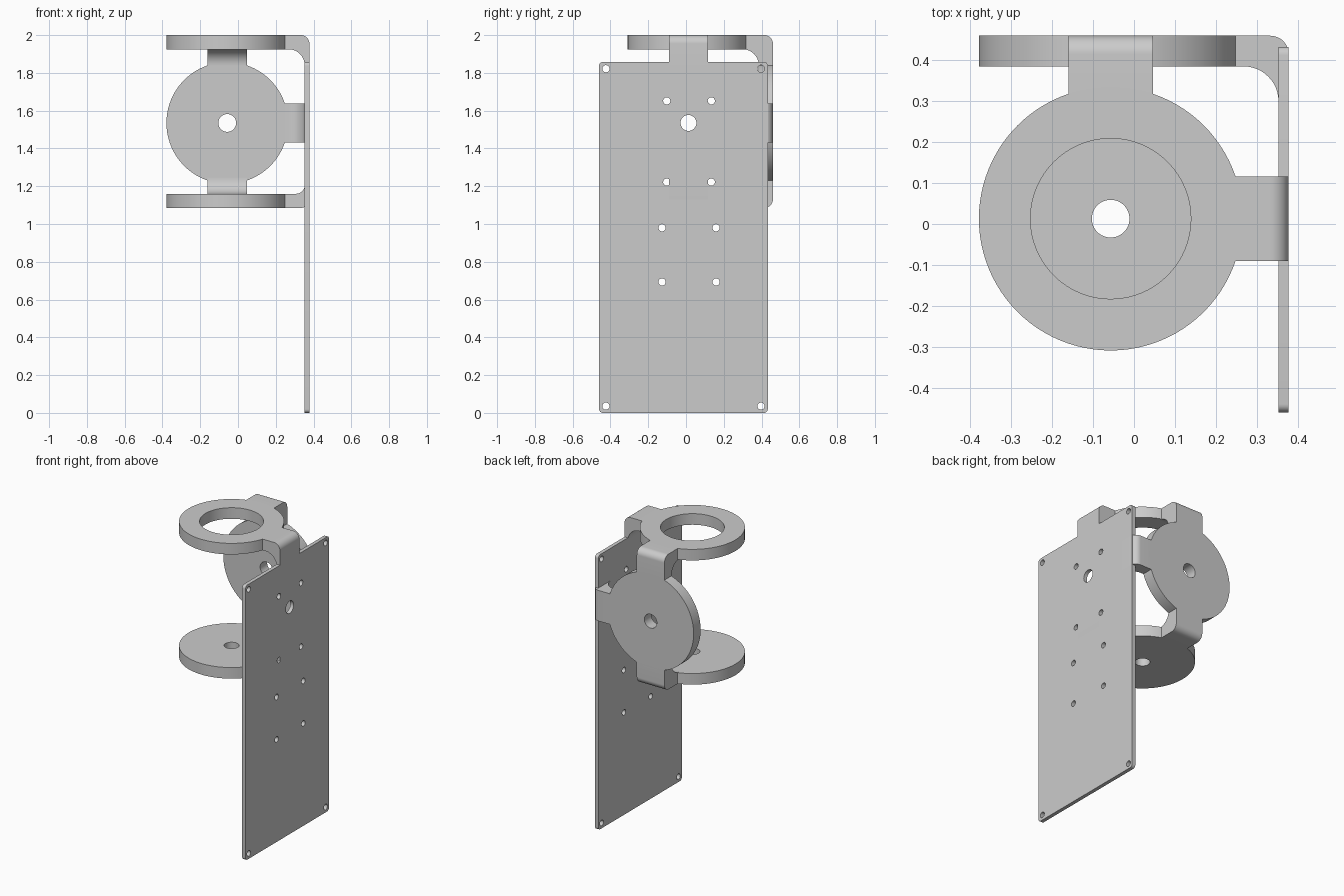
import bpy, bmesh
from math import sin, cos, pi, radians
from mathutils import Matrix, Vector

cube = bpy.data.objects.get("Cube")
if cube:
    bpy.data.objects.remove(cube, do_unlink=True)

GREY = (0.6, 0.6, 0.6, 1)
grey = bpy.data.materials.new("light grey")
grey.use_nodes = True
grey.diffuse_color = GREY
grey.node_tree.nodes["Principled BSDF"].inputs["Base Color"].default_value = GREY

X, Y, Z = Vector((1, 0, 0)), Vector((0, 1, 0)), Vector((0, 0, 1))


def arc(cx, cy, r, start, end, n=12):
    """Points along an arc, angles in degrees."""
    angles = [radians(start + (end - start) * i / n) for i in range(n + 1)]
    return [(cx + r * cos(a), cy + r * sin(a)) for a in angles]


def circle(cx, cy, r, n=32):
    return arc(cx, cy, r, 0, 360, n)[:-1]


def extrude(name, loops, thickness, origin, u, v):
    """Solid from a flat outline with holes, centred on its plane."""
    curve = bpy.data.curves.new(name, 'CURVE')
    curve.dimensions = '2D'
    curve.fill_mode = 'BOTH'
    curve.extrude = thickness / 2
    for loop in loops:
        spline = curve.splines.new('POLY')
        spline.points.add(len(loop) - 1)
        for point, (a, b) in zip(spline.points, loop):
            point.co = (a, b, 0, 1)
        spline.use_cyclic_u = True
    temp = bpy.data.objects.new(name + "_outline", curve)
    bpy.context.collection.objects.link(temp)
    graph = bpy.context.evaluated_depsgraph_get()
    mesh = bpy.data.meshes.new_from_object(temp.evaluated_get(graph))
    bpy.data.objects.remove(temp, do_unlink=True)
    bpy.data.curves.remove(curve)

    frame = Matrix((u, v, u.cross(v))).transposed().to_4x4()
    frame.translation = origin
    bm = bmesh.new()
    bm.from_mesh(mesh)
    bmesh.ops.remove_doubles(bm, verts=bm.verts, dist=0.0002)
    bm.transform(frame)
    bmesh.ops.recalc_face_normals(bm, faces=bm.faces)
    bm.to_mesh(mesh)
    bm.free()
    mesh.name = name
    mesh.materials.clear()
    mesh.materials.append(grey)
    obj = bpy.data.objects.new(name, mesh)
    bpy.context.collection.objects.link(obj)
    bpy.ops.object.select_all(action='DESELECT')
    obj.select_set(True)
    bpy.context.view_layer.objects.active = obj
    bpy.ops.object.shade_smooth_by_angle(angle=radians(30))
    return obj


# Shared dimensions
CX, CY, CZ = -0.057, 0.013, 1.535   # centre shared by the three discs
T = 0.075                           # disc thickness
R = 0.322
TOP, BOTTOM, BACK, SIDE = 2.0, 1.085, 0.46, 0.378
PLATE_T = 0.025


def disc(name, hole, origin, u, v):
    extrude(name, [circle(0, 0, R, 96), circle(0, 0, hole, 64)], T, origin, u, v)


def bracket(name, origin, u, v, reach, leg, fillet):
    """Bent tab from a disc edge: u runs outward, v turns inward."""
    r, w = 0.045, reach - leg
    profile = [(0.302, 0)]
    profile += arc(reach - r, r, r, -90, 0)
    profile += [(reach, 0.165), (w, 0.165)]
    profile += arc(w - fillet, T + fillet, fillet, 0, -90)
    profile += [(0.302, T)]
    extrude(name, [profile], 0.207, origin, u, v)


# Three discs: open ring on top, drilled discs below and behind
disc("top_ring", 0.196, Vector((CX, CY, TOP - T / 2)), X, Y)
disc("bottom_disc", 0.046, Vector((CX, CY, BOTTOM + T / 2)), X, Y)
disc("back_disc", 0.047, Vector((CX, BACK - T / 2, CZ)), X, Z)

# Bent tabs joining the discs to the plate
reach_x = SIDE - CX
bracket("top_side_bracket", Vector((CX, CY, TOP)), X, -Z, reach_x, PLATE_T, 0.085)
bracket("bottom_side_bracket", Vector((CX, CY, BOTTOM)), X, Z, reach_x, PLATE_T, 0.045)
bracket("back_side_bracket", Vector((CX, BACK, CZ)), X, -Y, reach_x, PLATE_T, 0.085)

# Bent tabs joining the back disc to the top and bottom discs
reach_y = BACK - CY
bracket("top_back_bracket", Vector((CX, CY, TOP)), Y, -Z, reach_y, T, 0.085)
bracket("bottom_back_bracket", Vector((CX, CY, BOTTOM)), Y, Z, reach_y, T, 0.085)

# Mounting plate with rounded corners and drilled holes
y0, y1, h, c = -0.46, 0.433, 1.858, 0.02
outline = (arc(y1 - c, c, c, -90, 0, 6) + arc(y1 - c, h - c, c, 0, 90, 6)
           + arc(y0 + c, h - c, c, 90, 180, 6) + arc(y0 + c, c, c, 180, 270, 6))
loops = [outline, circle(CY, CZ, 0.042)]
inset = 0.036
for half, rows in (((y1 - y0) / 2 - inset, (inset, h - inset)),
                   (0.118, (1.222, 1.652)),
                   (0.143, (0.693, 0.98))):
    mid = (y0 + y1) / 2 if half > 0.2 else CY + 0.003
    for z in rows:
        for side in (-1, 1):
            loops.append(circle(mid + side * half, z, 0.019, 24))
extrude("mounting_plate", loops, PLATE_T, Vector((SIDE - PLATE_T / 2, 0, 0)), Y, Z)
